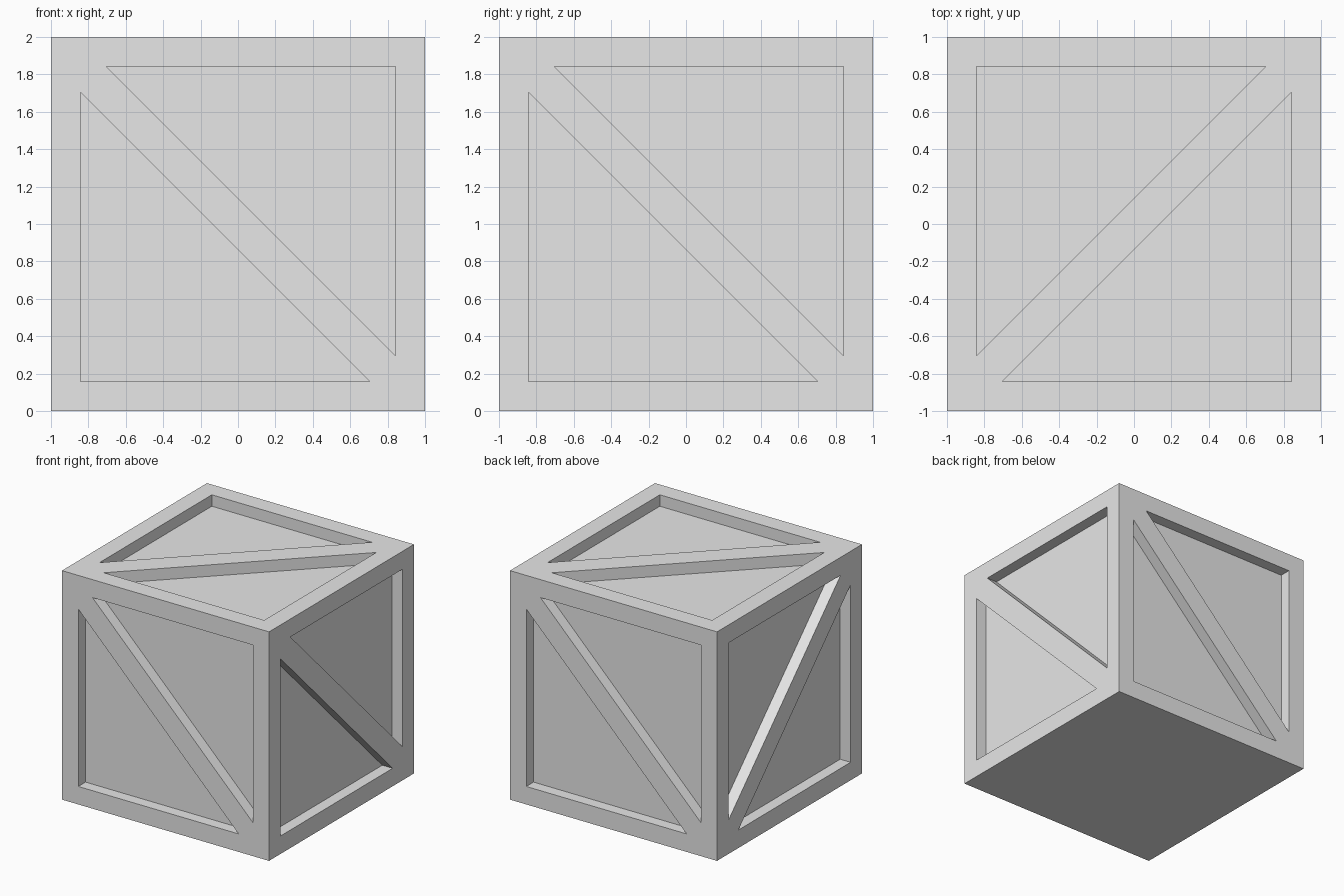
import bpy
import bmesh
from mathutils import Vector

default = bpy.data.objects.get("Cube")
if default:
    bpy.data.objects.remove(default, do_unlink=True)

INNER = 0.843    # inner edge of the frame
TIP = 0.706      # where the brace meets the frame
DEPTH = 0.1      # depth of the sunken panels
CENTRE = Vector((0, 0, 1))

grey = bpy.data.materials.new("light_grey")
grey.use_nodes = True
grey.diffuse_color = (0.8, 0.8, 0.8, 1)
grey.node_tree.nodes["Principled BSDF"].inputs["Base Color"].default_value = (0.8, 0.8, 0.8, 1)


def make_object(name, bm):
    bmesh.ops.recalc_face_normals(bm, faces=bm.faces)
    mesh = bpy.data.meshes.new(name)
    bm.to_mesh(mesh)
    bm.free()
    mesh.materials.append(grey)
    obj = bpy.data.objects.new(name, mesh)
    bpy.context.collection.objects.link(obj)
    return obj


def add_recess(bm, u, v, normal, side):
    """Triangular prism that sinks one half of a panel beside the brace."""
    outline = [(-TIP, INNER), (INNER, INNER), (INNER, -TIP)]
    base = [CENTRE + side * (a * u + b * v) + normal * (1 - DEPTH) for a, b in outline]
    face = bm.faces.new([bm.verts.new(p) for p in base])
    grown = bmesh.ops.extrude_face_region(bm, geom=[face])["geom"]
    verts = [g for g in grown if isinstance(g, bmesh.types.BMVert)]
    bmesh.ops.translate(bm, verts=verts, vec=normal * (DEPTH * 2))


# Solid crate body
bm = bmesh.new()
bmesh.ops.create_cube(bm, size=2)
bmesh.ops.translate(bm, verts=bm.verts, vec=CENTRE)
crate = make_object("crate", bm)

# Recesses on the four sides and the lid; the brace runs from -u +v to +u -v
X, Y, Z = Vector((1, 0, 0)), Vector((0, 1, 0)), Vector((0, 0, 1))
panels = [
    (X, Z, -Y),   # front
    (-X, Z, Y),   # back
    (Y, Z, X),    # left
    (Y, Z, -X),   # right
    (X, -Y, Z),   # lid
]
bm = bmesh.new()
for u, v, normal in panels:
    for side in (1, -1):
        add_recess(bm, u, v, normal, side)
cutter = make_object("recess_cutter", bm)
cutter.hide_render = True

# Carve the panels, leaving the frame and braces proud
cut = crate.modifiers.new("panels", "BOOLEAN")
cut.operation = "DIFFERENCE"
cut.solver = "EXACT"
cut.object = cutter
bpy.context.view_layer.objects.active = crate
bpy.ops.object.modifier_apply(modifier=cut.name)
bpy.data.objects.remove(cutter, do_unlink=True)
